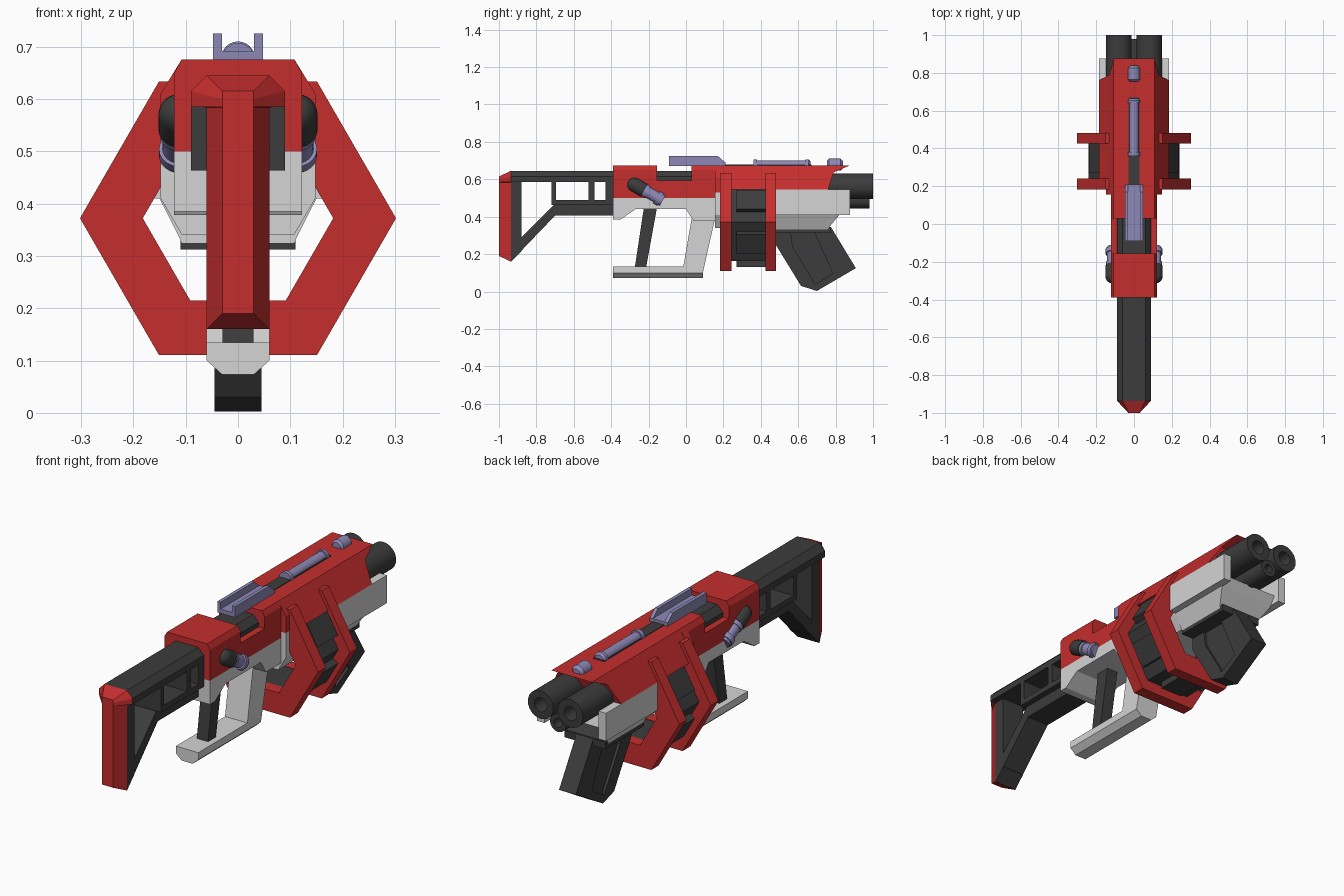
import bpy, bmesh, math
from mathutils import Vector, Matrix

cube = bpy.data.objects.get("Cube")
if cube:
    bpy.data.objects.remove(cube, do_unlink=True)


def material(name, rgb):
    m = bpy.data.materials.new(name)
    m.use_nodes = True
    m.diffuse_color = (*rgb, 1)
    m.node_tree.nodes["Principled BSDF"].inputs["Base Color"].default_value = (*rgb, 1)
    return m


RED = material("red", (0.56, 0.027, 0.027))
WHITE = material("light grey", (0.66, 0.66, 0.66))
DARK = material("charcoal", (0.045, 0.045, 0.045))
VIOLET = material("dusty violet", (0.27, 0.25, 0.47))


def finish(bm, name, mat, smooth=False):
    bmesh.ops.recalc_face_normals(bm, faces=bm.faces)
    mesh = bpy.data.meshes.new(name)
    bm.to_mesh(mesh)
    bm.free()
    mesh.materials.append(mat)
    ob = bpy.data.objects.new(name, mesh)
    bpy.context.collection.objects.link(ob)
    if smooth:
        bpy.ops.object.select_all(action="DESELECT")
        ob.select_set(True)
        bpy.context.view_layer.objects.active = ob
        bpy.ops.object.shade_smooth_by_angle(angle=math.radians(35))
    return ob


def at(half, y):
    return [(x, y, z) for x, z in half]


def loft(name, back, front, mat):
    """Symmetric solid between two half profiles of (x, y, z), capped in strips."""
    bm = bmesh.new()
    loops = []
    for half in (back, front):
        right = [bm.verts.new(p) for p in half]
        left = [bm.verts.new((-x, y, z)) for x, y, z in half]
        for i in range(len(half) - 1):
            bm.faces.new((right[i], right[i + 1], left[i + 1], left[i]))
        loops.append(right + left[::-1])
    a, b = loops
    for i in range(len(a)):
        j = (i + 1) % len(a)
        bm.faces.new((a[i], a[j], b[j], b[i]))
    return finish(bm, name, mat)


def prism(name, yz, x0, x1, mat):
    """Side outline of (y, z) points extruded across x."""
    bm = bmesh.new()
    a = [bm.verts.new((x0, y, z)) for y, z in yz]
    b = [bm.verts.new((x1, y, z)) for y, z in yz]
    bm.faces.new(a)
    bm.faces.new(b[::-1])
    for i in range(len(a)):
        j = (i + 1) % len(a)
        bm.faces.new((a[i], a[j], b[j], b[i]))
    return finish(bm, name, mat)


def box(name, x0, x1, y0, y1, z0, z1, mat):
    return prism(name, [(y0, z0), (y1, z0), (y1, z1), (y0, z1)], x0, x1, mat)


def lathe(name, start, direction, profile, mat, seg=24):
    """Profile of (distance along axis, radius) turned round the axis."""
    bm = bmesh.new()
    turn = Matrix.Translation(start) @ Vector((0, 0, 1)).rotation_difference(Vector(direction)).to_matrix().to_4x4()
    rings = []
    for t, r in profile:
        rings.append([bm.verts.new(turn @ Vector((r * math.cos(k * math.tau / seg),
                      r * math.sin(k * math.tau / seg), t))) for k in range(seg)])
    for a, b in zip(rings, rings[1:]):
        for i in range(seg):
            j = (i + 1) % seg
            bm.faces.new((a[i], a[j], b[j], b[i]))
    bm.faces.new(rings[0])
    bm.faces.new(rings[-1])
    return finish(bm, name, mat, True)


def hex_ring(name, outer, inner, y0, y1, mat):
    bm = bmesh.new()
    rows = []
    for k in range(6):
        c, s = math.cos(k * math.pi / 3), math.sin(k * math.pi / 3)
        rows.append([bm.verts.new((r * c, y, HUB + r * s))
                     for r, y in ((outer, y0), (outer, y1), (inner, y1), (inner, y0))])
    for k in range(6):
        a, b = rows[k], rows[(k + 1) % 6]
        for i in range(4):
            j = (i + 1) % 4
            bm.faces.new((a[i], a[j], b[j], b[i]))
    return finish(bm, name, mat)


# Stock
pad = [(.06, .645), (.09, .615), (.09, .585), (.06, .584), (.06, .16)]
tip = [(.03, .615), (.03, .60), (.03, .585), (.03, .584), (.03, .19)]
loft("butt_pad", at(tip, -1), at(pad, -.936), RED)
loft("stock_beam", at([(.06, .645), (.09, .615), (.09, .585)], -.936),
     at([(.06, .645), (.09, .615), (.09, .585)], .12), DARK)
prism("stock_rear_post", [(-.936, .16), (-.88, .216), (-.88, .6), (-.936, .6)], -.06, .06, DARK)
prism("stock_strut", [(-.936, .16), (-.70, .406), (-.39, .406), (-.39, .465),
                      (-.706, .465), (-.88, .29)], -.06, .06, DARK)
box("stock_rail", -.09, .09, -.72, -.38, .463, .49, DARK)
for y0, y1 in ((-.72, -.695), (-.52, -.49), (-.43, -.38)):
    box("stock_post", -.09, .09, y0, y1, .463, .59, DARK)

# Receiver
shell = [(.108, .675), (.122, .65), (.122, .5)]
loft("receiver_rear", at(shell, -.39), at(shell, -.155), RED)
loft("receiver_front", at(shell, .03), at(shell, .2), RED)
for s in (-1, 1):
    box("receiver_side", s * .085, s * .122, -.16, .04, .5, .593, RED)
prism("lower_receiver", [(-.39, .5), (-.39, .385), (-.35, .385), (-.27, .44), (0, .44),
                         (.04, .378), (.2, .378), (.2, .5)], -.122, .122, WHITE)
collar = [(.108, .675), (.148, .61), (.148, .53)]
loft("collar", at(collar, .155), at(collar, .2), RED)
core = [(.148, .53), (.148, .41), (.107, .34)]
loft("lower_collar", at(core, .155), at(core, .5), WHITE)

# Grip and hand guard
prism("grip_post", [(-.225, .45), (-.155, .45), (-.215, .12), (-.275, .12)], -.03, .03, DARK)
prism("guard_leg", [(.03, .39), (.155, .39), (.09, .1), (-.02, .1)], -.06, .06, WHITE)
bar = [(.06, .135), (.06, .1), (.03, .073)]
loft("guard_bar", at(bar, -.39), at(bar, .09), WHITE)

# Shroud over the barrels, with a raked front
half = [(.108, .675), (.13, .637), (.185, .545)]
loft("shroud", at(half, .2), [(x, y, z) for (x, z), y in zip(half, (.877, .79, .76))], RED)

# Fore end
body = [(.15, .45), (.15, .41), (.107, .325)]
loft("fore_end", at(body, .48), [(x, y, z) for (x, z), y in zip(body, (.85, .82, .75))], WHITE)
for s in (-1, 1):
    box("fore_end_wing", s * .145, s * .185, .48, .877, .41, .545, WHITE)

# Hexagonal drum
HUB = .372
for y0, y1 in ((.182, .242), (.426, .482)):
    hex_ring("drum_hoop", .302, .182, y0, y1, RED)
hex_ring("drum_core", .24, .184, .24, .43, DARK)
for k in range(6):
    panel = box("drum_panel", -.06, .06, .27, .43, .19, .24, DARK)
    panel.matrix_world = Matrix.Translation((0, 0, HUB)) @ Matrix.Rotation(k * math.pi / 3, 4, "Y")

# Barrels with open bores
for x, z, r, end in ((-.08, .563, .068, 1), (.08, .563, .068, 1), (0, .488, .043, .98)):
    lathe("barrel", (x, .5, z), (0, 1, 0),
          [(0, r), (end - .5, r), (end - .5, r * .5), (end - .62, r * .5)], DARK)

# Magazine
box("magazine_well", -.11, .11, .48, .775, .312, .345, DARK)
prism("magazine_core", [(.50, .33), (.76, .33), (.89, .13), (.70, .02), (.625, .04), (.5, .24)],
      -.032, .032, DARK)
prism("magazine_front", [(.68, .33), (.775, .345), (.908, .125), (.80, .062)], -.045, .045, DARK)
prism("magazine_rear", [(.48, .33), (.56, .33), (.57, .24), (.68, .06), (.70, .003),
                        (.615, .03), (.48, .25)], -.045, .045, DARK)
prism("magazine_foot", [(.615, .03), (.70, .003), (.908, .125), (.89, .155), (.69, .04)],
      -.045, .045, DARK)

# Open sight channel
box("sight_floor", -.048, .048, -.09, .21, .672, .692, VIOLET)
for s in (-1, 1):
    prism("sight_wall", [(-.09, .675), (.21, .675), (.21, .69), (.17, .725), (-.09, .725)],
          s * .031, s * .048, VIOLET)

# Top slot, rod and front bead
box("top_slot", -.03, .03, .03, .67, .67, .678, DARK)
lathe("top_rod", (0, .36, .675), (0, 1, 0),
      [(0, .025), (0, .032), (.02, .032), (.02, .025), (.28, .025), (.28, .032),
       (.295, .032), (.305, .022)], VIOLET)
lathe("front_bead", (0, .755, .678), (0, 1, 0),
      [(0, .022), (.01, .032), (.07, .032), (.085, .018)], VIOLET)

# Side handles
axis = Vector((0, .87, -.49))
for s in (-1, 1):
    start = Vector((s * .113, -.31, .59))
    dome = [(.04 * (1 - math.cos(a)), .039 * math.sin(a))
            for a in (math.radians(d) for d in (10, 30, 50, 70, 90))]
    lathe("handle_cap", start, axis, dome + [(.1, .039)], DARK)
    lathe("handle", start, axis,
          [(.09, .032), (.1, .036), (.12, .036), (.12, .031), (.175, .031), (.175, .038),
           (.2, .038), (.2, .032), (.212, .032)], VIOLET)
